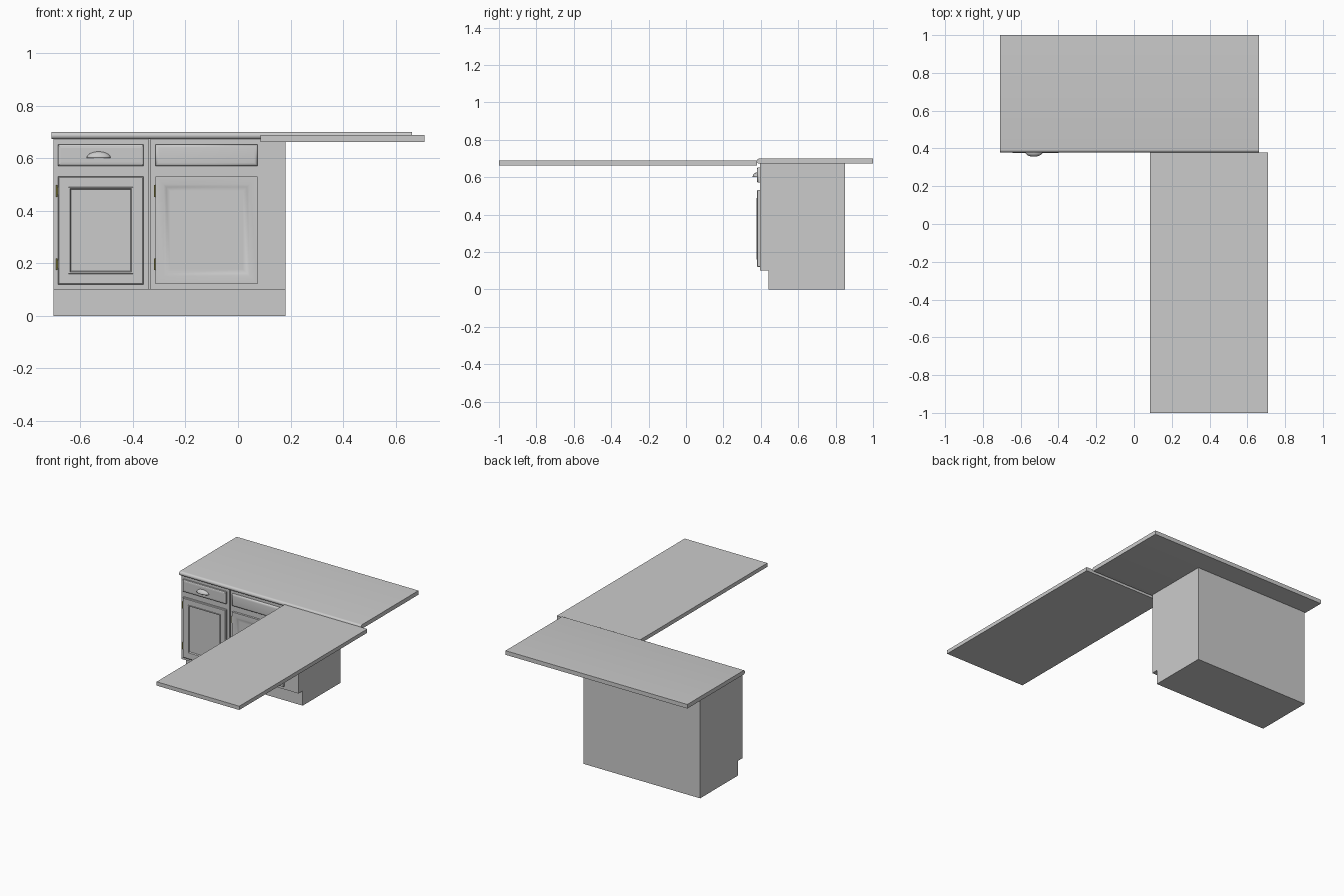
import bpy, bmesh
from math import sin, cos, pi, radians

if "Cube" in bpy.data.objects:
    bpy.data.objects.remove(bpy.data.objects["Cube"])


def finish(name, bm, smooth=None, mat=None):
    bmesh.ops.recalc_face_normals(bm, faces=bm.faces[:])
    me = bpy.data.meshes.new(name)
    bm.to_mesh(me)
    bm.free()
    ob = bpy.data.objects.new(name, me)
    bpy.context.collection.objects.link(ob)
    if mat:
        me.materials.append(mat)
    if smooth:
        bpy.ops.object.select_all(action='DESELECT')
        ob.select_set(True)
        bpy.context.view_layer.objects.active = ob
        bpy.ops.object.shade_smooth_by_angle(angle=radians(smooth))
    return ob


def extrude_x(name, profile, x0, x1, smooth=None, mat=None):
    """Closed (y, z) profile swept along x."""
    bm = bmesh.new()
    a = [bm.verts.new((x0, y, z)) for y, z in profile]
    b = [bm.verts.new((x1, y, z)) for y, z in profile]
    n = len(profile)
    for i in range(n):
        j = (i + 1) % n
        bm.faces.new((a[i], a[j], b[j], b[i]))
    bm.faces.new(a)
    bm.faces.new(b)
    return finish(name, bm, smooth, mat)


def box(name, x0, x1, y0, y1, z0, z1, mat=None):
    return extrude_x(name, [(y0, z0), (y1, z0), (y1, z1), (y0, z1)], x0, x1, mat=mat)


def panel(name, x0, x1, z0, z1, rings, smooth=None):
    """Door front from nested rectangles, each given as (inset, y)."""
    bm = bmesh.new()
    loops = []
    for d, y in rings:
        loops.append([bm.verts.new((x, y, z)) for x, z in
                      ((x0 + d, z0 + d), (x1 - d, z0 + d), (x1 - d, z1 - d), (x0 + d, z1 - d))])
    for a, b in zip(loops, loops[1:]):
        for i in range(4):
            j = (i + 1) % 4
            bm.faces.new((a[i], a[j], b[j], b[i]))
    bm.faces.new(loops[0])
    bm.faces.new(loops[-1])
    return finish(name, bm, smooth)


# Main worktop with a rounded front edge
r = 0.014
nose = [(0.379 + r - r * sin(t), 0.686 - r * cos(t)) for t in [pi * i / 10 for i in range(11)]]
extrude_x("main_worktop", [(1.0, 0.672)] + nose + [(1.0, 0.70)], -0.71, 0.662, smooth=30)

# Peninsula worktop, slightly lower
box("side_worktop", 0.086, 0.71, -1.0, 0.379, 0.662, 0.688)

# Cabinet body with toe recess
extrude_x("cabinet_body", [(0.44, 0), (0.85, 0), (0.85, 0.673), (0.41, 0.673),
                           (0.41, 0.10), (0.44, 0.10)], -0.702, 0.18)

# Two cabinet faces with a groove between them
box("left_face", -0.702, -0.341, 0.395, 0.411, 0.10, 0.673)
box("right_face", -0.333, 0.18, 0.395, 0.411, 0.10, 0.673)

# Left door (moulded frame) and drawer front
panel("left_door", -0.685, -0.359, 0.12, 0.53,
      [(0, 0.396), (0, 0.383), (0.004, 0.380), (0.040, 0.380), (0.041, 0.377),
       (0.046, 0.377), (0.050, 0.385), (0.056, 0.385)])
drawer_rings = [(0, 0.396), (0, 0.383), (0.004, 0.380), (0.012, 0.379)]
panel("left_drawer", -0.685, -0.359, 0.571, 0.651, drawer_rings)

# Right door and false drawer, softly shaded
panel("right_door", -0.313, 0.074, 0.122, 0.53,
      [(0, 0.396), (0, 0.381), (0.030, 0.380), (0.040, 0.386), (0.055, 0.386)], smooth=60)
panel("right_drawer", -0.313, 0.074, 0.571, 0.651,
      [(0, 0.396), (0, 0.385), (0.006, 0.381), (0.012, 0.380)], smooth=60)

# Cup pull: upper front quarter of an ellipsoid
bm = bmesh.new()
bmesh.ops.create_uvsphere(bm, u_segments=24, v_segments=16, radius=1)
for axis in ((0, 0, -1), (0, 1, 0)):
    geom = bm.verts[:] + bm.edges[:] + bm.faces[:]
    cut = bmesh.ops.bisect_plane(bm, geom=geom, dist=1e-5, plane_co=(0, 0, 0),
                                 plane_no=axis, clear_outer=True)
for v in bm.verts:
    v.co = (-0.53 + 0.046 * v.co.x, 0.381 + 0.025 * v.co.y, 0.601 + 0.024 * v.co.z)
pull = finish("cup_pull", bm, smooth=40)
thick = pull.modifiers.new("thickness", 'SOLIDIFY')
thick.thickness = 0.003

# Hinges: leaf plate and pin knuckle
brass = bpy.data.materials.new("brass")
brass.diffuse_color = (0.45, 0.42, 0.10, 1)
brass.use_nodes = True
brass.node_tree.nodes["Principled BSDF"].inputs["Base Color"].default_value = brass.diffuse_color
for side, hx in (("left", -0.687), ("right", -0.315)):
    for level, hz in (("lower", 0.197), ("upper", 0.475)):
        box(f"{side}_{level}_hinge_plate", hx - 0.004, hx + 0.002, 0.388, 0.397,
            hz - 0.014, hz + 0.014, brass)
        ring = [(0.388 + 0.003 * cos(a), 0.003 * sin(a)) for a in [pi * i / 4 for i in range(8)]]
        bm = bmesh.new()
        ends = [[bm.verts.new((hx - 0.002 + dx, y, hz + h)) for y, dx in ring] for h in (-0.022, 0.022)]
        for i in range(8):
            j = (i + 1) % 8
            bm.faces.new((ends[0][i], ends[0][j], ends[1][j], ends[1][i]))
        for e in ends:
            bm.faces.new(e)
        finish(f"{side}_{level}_hinge_pin", bm, smooth=50, mat=brass)
